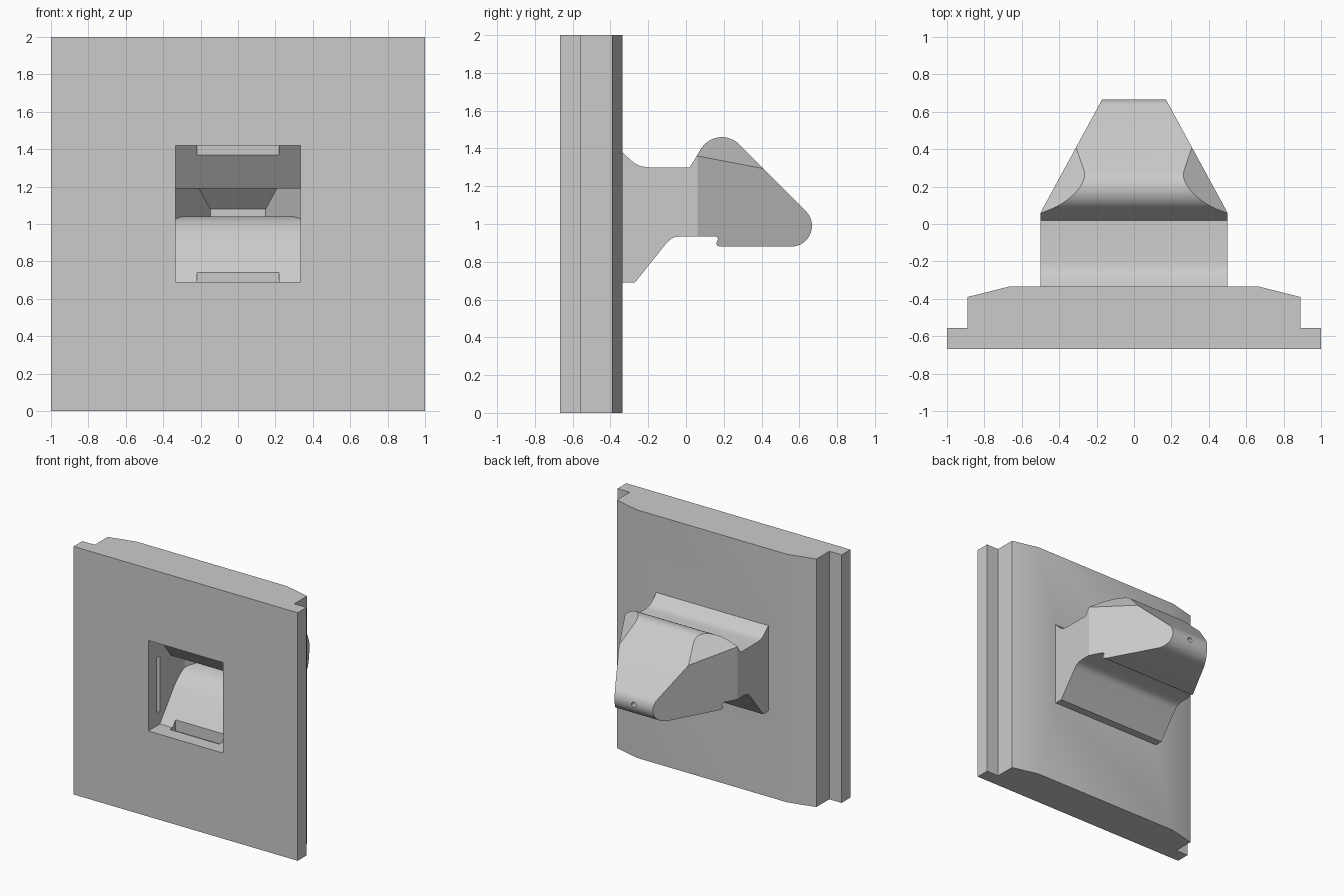
import bpy, bmesh, math
from mathutils import Vector

if "Cube" in bpy.data.objects:
    bpy.data.objects.remove(bpy.data.objects["Cube"])

grey = bpy.data.materials.new("light_grey")
grey.diffuse_color = (0.6, 0.6, 0.6, 1)
grey.use_nodes = True
grey.node_tree.nodes["Principled BSDF"].inputs["Base Color"].default_value = grey.diffuse_color


def arc(cy, cz, r, a0, a1, n):
    return [(cy + r * math.cos(math.radians(a0 + (a1 - a0) * i / n)),
             cz + r * math.sin(math.radians(a0 + (a1 - a0) * i / n))) for i in range(n + 1)]


def prism(name, profile, lo, hi, axis, cuts=()):
    """Extrude a profile along x or z, then slice it with (point, normal) planes."""
    bm = bmesh.new()
    place = (lambda a, b: (lo, a, b)) if axis == "x" else (lambda a, b: (a, b, lo))
    face = bm.faces.new([bm.verts.new(place(a, b)) for a, b in profile])
    out = bmesh.ops.extrude_face_region(bm, geom=[face])
    move = Vector((hi - lo, 0, 0)) if axis == "x" else Vector((0, 0, hi - lo))
    bmesh.ops.translate(bm, vec=move, verts=[v for v in out["geom"] if isinstance(v, bmesh.types.BMVert)])
    for co, no in cuts:
        for s in (1, -1):
            bmesh.ops.bisect_plane(bm, geom=bm.verts[:] + bm.edges[:] + bm.faces[:], dist=1e-5,
                                   plane_co=(co[0] * s, co[1], co[2]),
                                   plane_no=(no[0] * s, no[1], no[2]), clear_outer=True)
            bmesh.ops.holes_fill(bm, edges=[e for e in bm.edges if e.is_boundary], sides=0)
    bmesh.ops.recalc_face_normals(bm, faces=bm.faces[:])
    mesh = bpy.data.meshes.new(name)
    bm.to_mesh(mesh)
    bm.free()
    mesh.materials.append(grey)
    ob = bpy.data.objects.new(name, mesh)
    bpy.context.collection.objects.link(ob)
    return ob


def box(x0, x1, y0, y1, z0, z1):
    return prism("slot_cutter", [(y0, z0), (y1, z0), (y1, z1), (y0, z1)], x0, x1, "x")


def combine(target, other, operation):
    mod = target.modifiers.new("bool", "BOOLEAN")
    mod.operation, mod.object, mod.solver = operation, other, "EXACT"
    bpy.context.view_layer.objects.active = target
    bpy.ops.object.modifier_apply(modifier=mod.name)
    bpy.data.objects.remove(other)


# Wall plate with stepped, bevelled side edges
half = [(1, -0.667), (1, -0.555), (0.89, -0.555), (0.89, -0.39), (0.67, -0.335)]
plate = prism("wall_plate", half + [(-x, y) for x, y in reversed(half)], 0, 2, "z")

# Rear housing: side profile, tapered sides, chamfered upper corners
outer = [(-0.45, 1.38), (-0.335, 1.38), (-0.30, 1.345), (-0.27, 1.32), (-0.24, 1.306), (-0.2, 1.30), (0.02, 1.30)]
outer += arc(0.19, 1.33, 0.13, 147, 45, 12)
outer += arc(0.557, 0.99, 0.11, 45, -90, 14)
outer += [(0.18, 0.88), (0.165, 0.887), (0.16, 0.90), (0.17, 0.92), (0.16, 0.935), (-0.03, 0.935),
          (-0.06, 0.93), (-0.085, 0.917), (-0.105, 0.897), (-0.27, 0.69), (-0.45, 0.69)]
housing = prism("rear_housing", outer, -0.5, 0.5, "x",
                [((0.5, 0.06, 1), (0.607, 0.33, 0)),
                 ((0.5, 0.06, 1.36), (0.42, 0.315, 0.455))])
combine(plate, housing, "UNION")

# Front opening and tapered cavity
inner = [(-0.8, 0.69), (-0.52, 0.69), (-0.35, 0.91), (-0.31, 0.955), (-0.27, 0.99), (-0.22, 1.02),
         (-0.17, 1.035), (-0.12, 1.04), (0.14, 1.04), (0.14, 1.08), (0.03, 1.19),
         (-0.38, 1.19), (-0.55, 1.42), (-0.8, 1.42)]
combine(plate, prism("cavity_cutter", inner, -0.333, 0.333, "x",
                     [((0.333, -0.2, 1), (0.607, 0.33, 0))]), "DIFFERENCE")

# Retaining slots on the four walls of the opening
combine(plate, box(-0.22, 0.22, -0.555, -0.48, 0.65, 0.74), "DIFFERENCE")
combine(plate, box(-0.22, 0.22, -0.57, -0.513, 1.37, 1.46), "DIFFERENCE")
for s in (1, -1):
    combine(plate, box(min(0.3 * s, 0.37 * s), max(0.3 * s, 0.37 * s), -0.555, -0.52, 0.79, 1.24), "DIFFERENCE")

# Small pin hole in the rear tip
bpy.ops.mesh.primitive_cylinder_add(vertices=16, radius=0.02, depth=0.1,
                                    location=(0, 0.667, 0.99), rotation=(math.pi / 2, 0, 0))
combine(plate, bpy.context.object, "DIFFERENCE")

# Smooth the rounded areas, keep hard edges
bpy.ops.object.select_all(action="DESELECT")
plate.select_set(True)
bpy.context.view_layer.objects.active = plate
bpy.ops.object.shade_smooth_by_angle(angle=math.radians(25))
